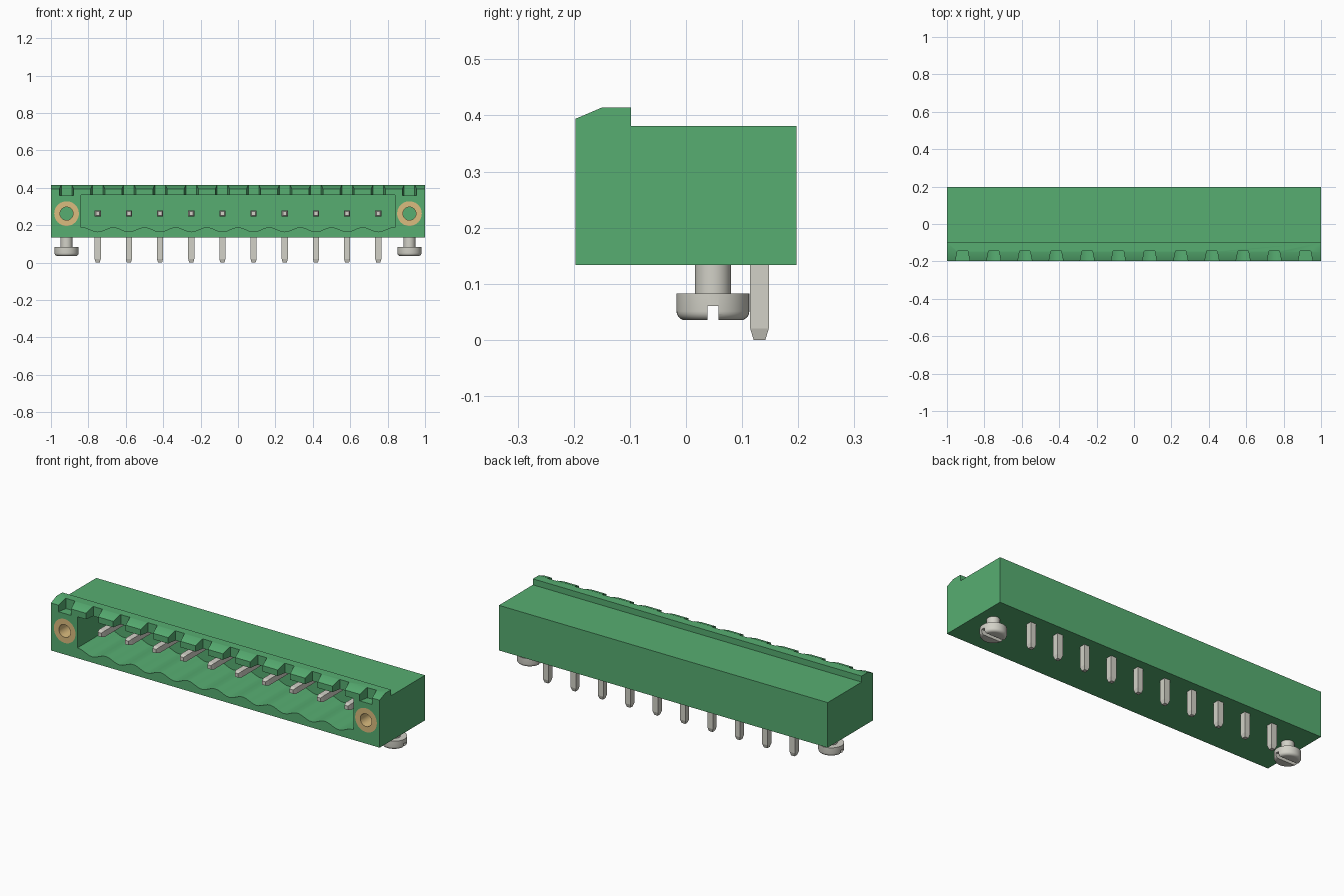
import bpy, bmesh, math
from mathutils import Matrix, Vector

if "Cube" in bpy.data.objects:
    bpy.data.objects.remove(bpy.data.objects["Cube"], do_unlink=True)


def material(name, srgb):
    lin = [c / 12.92 if c <= 0.04045 else ((c + 0.055) / 1.055) ** 2.4 for c in srgb]
    m = bpy.data.materials.new(name)
    m.use_nodes = True
    m.diffuse_color = (*lin, 1)
    m.node_tree.nodes["Principled BSDF"].inputs["Base Color"].default_value = (*lin, 1)
    return m


GREEN = material("green plastic", (0.34, 0.68, 0.445))
GREY = material("grey metal", (0.824, 0.82, 0.781))
BRASS = material("brass", (0.859, 0.738, 0.496))

PITCH = 1 / 6
PIN_X = [(i - 4.5) * PITCH for i in range(10)]
NOTCH_X = [(i - 5.5) * PITCH for i in range(12)]
FLANGE_X = (-5.5 * PITCH, 5.5 * PITCH)
CONTACT_Z = 0.262


def finish(name, bm, mat):
    bmesh.ops.remove_doubles(bm, verts=bm.verts, dist=1e-5)
    bmesh.ops.recalc_face_normals(bm, faces=bm.faces)
    me = bpy.data.meshes.new(name)
    bm.to_mesh(me)
    bm.free()
    me.materials.append(mat)
    ob = bpy.data.objects.new(name, me)
    bpy.context.collection.objects.link(ob)
    return ob


def prism(bm, points, offset):
    """Extrude a closed polygon along an offset."""
    face = bm.faces.new([bm.verts.new(p) for p in points])
    geo = bmesh.ops.extrude_face_region(bm, geom=[face])["geom"]
    bmesh.ops.translate(bm, vec=offset, verts=[v for v in geo if isinstance(v, bmesh.types.BMVert)])


def lathe(bm, profile, matrix, closed=False, steps=40):
    """Turn an (radius, height) profile about the z axis, then place it."""
    vs = [bm.verts.new((r, 0, h)) for r, h in profile]
    pairs = list(zip(vs, vs[1:])) + ([(vs[-1], vs[0])] if closed else [])
    es = [bm.edges.new(p) for p in pairs]
    bmesh.ops.spin(bm, geom=vs + es, cent=(0, 0, 0), axis=(0, 0, 1),
                   angle=math.tau, steps=steps)
    bmesh.ops.remove_doubles(bm, verts=bm.verts, dist=1e-5)
    bmesh.ops.transform(bm, matrix=matrix, verts=bm.verts)


def cut(ob, cutters):
    """Subtract the cutters, bake the result and drop the cutters."""
    for c in cutters:
        c.hide_render = True
        mod = ob.modifiers.new("cut", "BOOLEAN")
        mod.operation, mod.solver, mod.object = "DIFFERENCE", "EXACT", c
    bpy.context.view_layer.update()
    graph = bpy.context.evaluated_depsgraph_get()
    baked = bpy.data.meshes.new_from_object(ob.evaluated_get(graph))
    ob.modifiers.clear()
    ob.data = baked
    for c in cutters:
        bpy.data.objects.remove(c, do_unlink=True)


def smooth(ob, degrees=30):
    bpy.ops.object.select_all(action="DESELECT")
    ob.select_set(True)
    bpy.context.view_layer.objects.active = ob
    bpy.ops.object.shade_smooth_by_angle(angle=math.radians(degrees))


# Housing: side profile with the raised front lip
bm = bmesh.new()
side = [(-0.197, 0.133), (0.197, 0.133), (0.197, 0.381), (-0.098, 0.381),
        (-0.098, 0.414), (-0.15, 0.414), (-0.197, 0.394)]
prism(bm, [(-1, y, z) for y, z in side], (2, 0, 0))
housing = finish("housing", bm, GREEN)

# Socket cavity with a scalloped floor, one hollow under each contact
bm = bmesh.new()
floor = []
for i in range(121):
    x = -5 * PITCH + i * PITCH / 12
    floor.append((x, 0.177 + 0.012 * math.cos(math.tau * (x + 5 * PITCH) / PITCH)))
outline = [(-0.84, 0.189)] + floor + [(0.84, 0.189), (0.84, 0.361), (-0.84, 0.361)]
prism(bm, [(x, -0.3, z) for x, z in outline], (0, 0.38, 0))
cavity = finish("cavity_cutter", bm, GREEN)

# Coding notches in the lip, narrowing towards the back
bm = bmesh.new()
for x in NOTCH_X:
    plan = [(-0.038, -0.197), (-0.04, -0.21), (0.04, -0.21), (0.038, -0.197),
            (0.028, -0.145), (-0.028, -0.145)]
    prism(bm, [(x + dx, y, 0.358) for dx, y in plan], (0, 0, 0.1))
notches = finish("notch_cutter", bm, GREEN)

# Bores for the threaded inserts
bm = bmesh.new()
for x in FLANGE_X:
    ring = [(x + 0.066 * math.cos(a * math.tau / 40), -0.25,
             CONTACT_Z + 0.066 * math.sin(a * math.tau / 40)) for a in range(40)]
    prism(bm, ring, (0, 0.33, 0))
bores = finish("bore_cutter", bm, GREEN)

cut(housing, [cavity, notches, bores])
smooth(housing)

for x, label in zip(FLANGE_X, ("right", "left")):
    # Brass insert, flush with the front face
    bm = bmesh.new()
    place = Matrix.Translation((x, -0.197, CONTACT_Z)) @ Matrix.Rotation(math.radians(-90), 4, "X")
    lathe(bm, [(0.035, 0), (0.066, 0), (0.066, 0.277), (0.035, 0.277)], place, closed=True)
    smooth(finish(label + "_insert", bm, BRASS))

    # Mounting screw with a rounded, slotted head
    bm = bmesh.new()
    fillet = [(0.049 + 0.016 * math.sin(t * math.pi / 10),
               0.051 - 0.016 * math.cos(t * math.pi / 10)) for t in range(6)]
    profile = [(0, 0.035)] + fillet + [(0.065, 0.083), (0.032, 0.083), (0.032, 0.15), (0, 0.15)]
    lathe(bm, profile, Matrix.Translation((x, 0.048, 0)))
    screw = finish(label + "_screw", bm, GREY)
    bm = bmesh.new()
    prism(bm, [(x - 0.1, y, z) for y, z in ((0.038, 0.02), (0.058, 0.02), (0.058, 0.06), (0.038, 0.06))],
          (0.2, 0, 0))
    cut(screw, [finish("slot_cutter", bm, GREY)])
    smooth(screw)

# Bent contact pins with tapered tips: (y, z, half width, section direction)
h, t = 0.0165, 0.0105
path = [(-0.132, CONTACT_Z, t, (0, 1)), (-0.112, CONTACT_Z, h, (0, 1)),
        (0.131, CONTACT_Z, h, (1, 1)), (0.131, 0.02, h, (1, 0)), (0.131, 0, t, (1, 0))]
for n, x in enumerate(PIN_X, 1):
    bm = bmesh.new()
    rings = []
    for y, z, w, (dy, dz) in path:
        rings.append([bm.verts.new((x + sx * w, y + s * dy * w, z + s * dz * w))
                      for sx, s in ((-1, -1), (1, -1), (1, 1), (-1, 1))])
    for a, b in zip(rings, rings[1:]):
        for i in range(4):
            j = (i + 1) % 4
            bm.faces.new((a[i], a[j], b[j], b[i]))
    bm.faces.new(rings[0])
    bm.faces.new(rings[-1])
    finish("contact_pin_%d" % n, bm, GREY)
